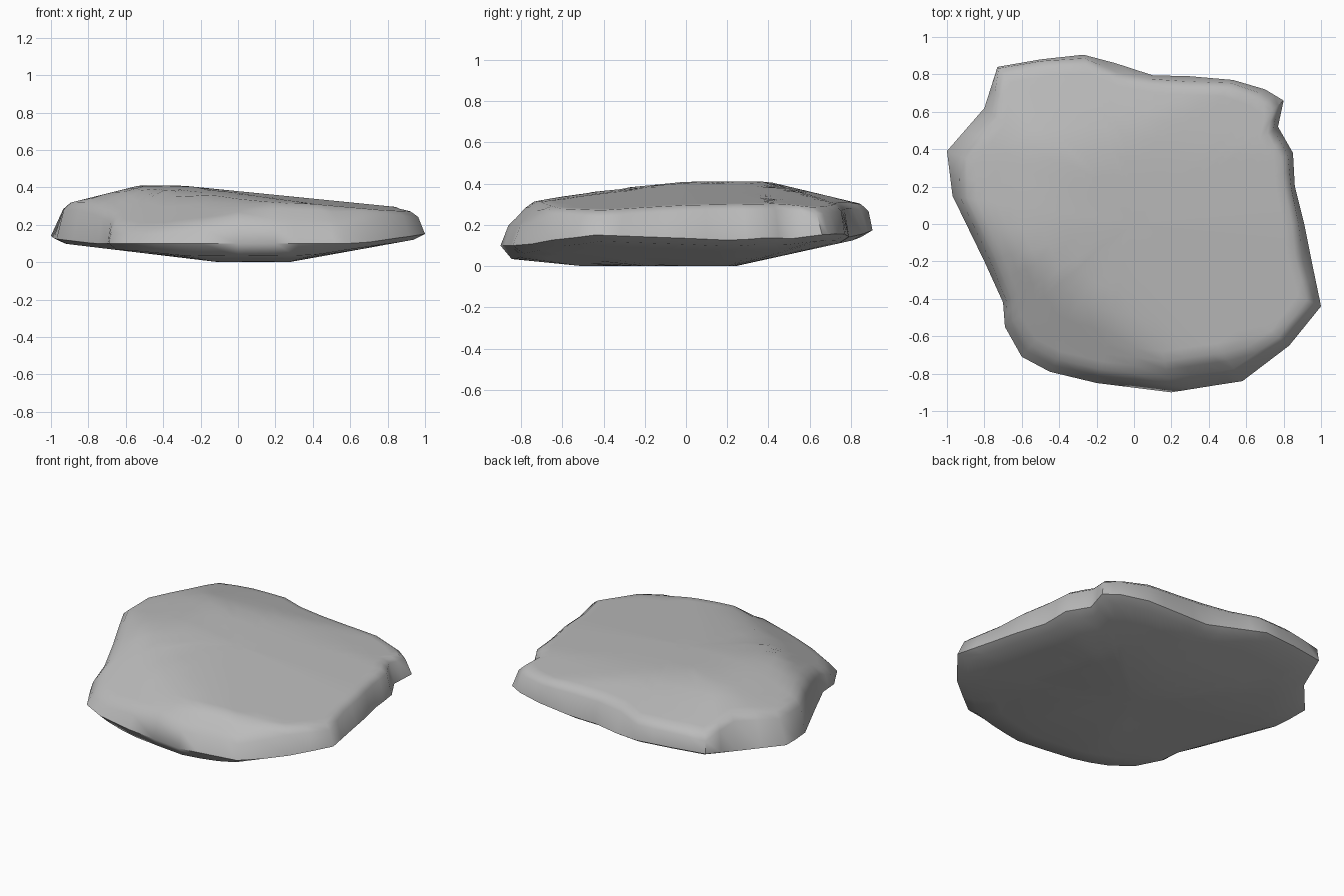
import bpy, bmesh, math
from mathutils import Vector

cube = bpy.data.objects.get("Cube")
if cube:
    bpy.data.objects.remove(cube, do_unlink=True)

stone = bpy.data.materials.new("grey stone")
stone.use_nodes = True
stone.diffuse_color = (0.5, 0.5, 0.5, 1)
stone.node_tree.nodes["Principled BSDF"].inputs["Base Color"].default_value = (0.5, 0.5, 0.5, 1)

# Plan outline: x, y and how far the upper rim steps in
OUTLINE = [(-.73, .84, .01), (-.5, .88, .01), (-.27, .905, .02), (-.1, .86, .05), (.1, .795, .02),
           (.3, .79, .03), (.53, .77, .02), (.7, .72, .03), (.8, .66, .04), (.77, .52, .03),
           (.85, .38, .03), (.86, .2, .02), (.91, 0, .03), (.95, -.2, .05), (1, -.44, .04),
           (.83, -.65, .03), (.58, -.84, .04), (.45, -.86, .04), (.2, -.9, .04), (-.2, -.85, .04),
           (-.45, -.79, .04), (-.6, -.71, .04), (-.69, -.55, .02), (-.7, -.42, .02),
           (-.8, -.2, .03), (-.97, .15, .04), (-1, .39, .07), (-.8, .62, .05)]


def combine(a, b):
    return max(a, b) + 0.4 * min(a, b)


def top_height(x, y):
    side = max(0.1 * (x + 0.3), 0.25 * (-0.53 - x), 0)
    end = max(-0.1 * y, 0.24 * (y - 0.4), 0)
    # Creases where the top breaks away towards the front
    corner = 0.42 * max(0, -0.606 * x - 0.795 * y - 0.475)
    lip = min(0.08, max(0, -0.75 - y + 0.16 * max(0, x - 0.2)))
    return 0.41 - combine(side, end) - max(corner, lip)


def bottom_height(x, y):
    side = max(0.18 * (x - 0.27), 0.12 * (-0.1 - x), 0)
    end = max(0.22 * (y - 0.24), 0.1 * (-0.5 - y), 0)
    return combine(side, end)


# Split every outline edge in two
rim = []
for a, b in zip(OUTLINE, OUTLINE[1:] + OUTLINE[:1]):
    rim += [Vector(a), (Vector(a) + Vector(b)) / 2]

bm = bmesh.new()


def ring(scale, height, inset=0):
    verts = []
    for p in rim:
        s = scale - inset * p.z / math.hypot(p.x, p.y)
        x, y = p.x * s, p.y * s
        verts.append(bm.verts.new((x, y, height(x, y))))
    return verts


def edge_height(x, y):
    return max(0.1, bottom_height(x, y) + 0.02)


def upper_edge(x, y):
    return max(edge_height(x, y) + 0.05, top_height(x, y) - 0.025)


# Rings from the underside, round the broken edge and over the top
rings = [ring(s, bottom_height) for s in (.3, .6, .8, .94)]
rings.append(ring(1, edge_height))
rings.append(ring(1, upper_edge, 1))
rings += [ring(s, top_height, 1) for s in (.96, .91, .86, .8, .72, .6, .45, .3, .15)]

for low, high in zip(rings, rings[1:]):
    for i in range(len(rim)):
        j = (i + 1) % len(rim)
        bm.faces.new((low[i], low[j], high[j], high[i]))

# Close both centres with fans
for loop, height in ((rings[0], bottom_height), (rings[-1], top_height)):
    centre = bm.verts.new((0, 0, height(0, 0)))
    for i in range(len(rim)):
        bm.faces.new((loop[i], loop[(i + 1) % len(rim)], centre))

bmesh.ops.recalc_face_normals(bm, faces=bm.faces)
mesh = bpy.data.meshes.new("flat_rock")
bm.to_mesh(mesh)
bm.free()
mesh.materials.append(stone)
rock = bpy.data.objects.new("flat_rock", mesh)
bpy.context.collection.objects.link(rock)
bpy.context.view_layer.objects.active = rock
rock.select_set(True)
bpy.ops.object.shade_smooth_by_angle(angle=math.radians(60))
